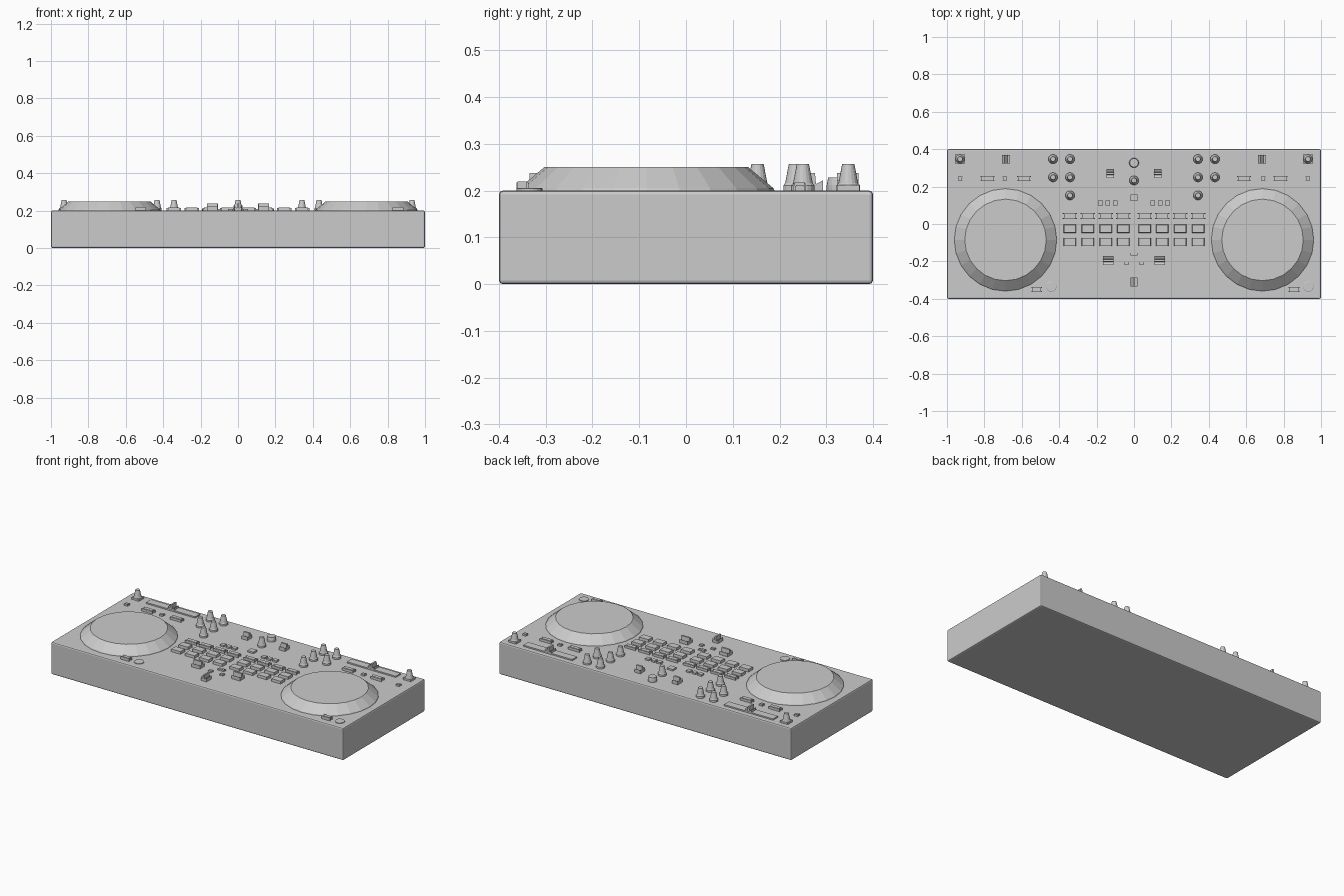
import bpy, bmesh, math
from mathutils import Matrix, Vector

if "Cube" in bpy.data.objects:
    bpy.data.objects.remove(bpy.data.objects["Cube"])

TOP = 0.2  # deck surface height


def box(bm, x, y, w, d, z0, z1, taper=1.0):
    m = Matrix.Translation((x, y, (z0 + z1) / 2)) @ Matrix.Diagonal((w, d, z1 - z0, 1))
    vs = bmesh.ops.create_cube(bm, size=1, matrix=m)["verts"]
    for v in vs:
        if v.co.z > (z0 + z1) / 2:
            v.co.x = x + (v.co.x - x) * taper
            v.co.y = y + (v.co.y - y) * taper


def lathe(bm, x, y, profile, n):
    rings = [[bm.verts.new((x + r * math.cos(math.tau * i / n),
                            y + r * math.sin(math.tau * i / n), z))
              for i in range(n)] for r, z in profile]
    for a, b in zip(rings, rings[1:]):
        for i in range(n):
            j = (i + 1) % n
            bm.faces.new((a[i], a[j], b[j], b[i]))
    bm.faces.new(rings[0][::-1])
    bm.faces.new(rings[-1])


def fader(bm, x, y, w, d, along_x):
    # stepped cap: low skirt, sloped saddle, raised centre fin
    a, b = (w, d) if along_x else (d, w)
    h = a / 2
    half = [(h, TOP - 0.002), (h, 0.222), (h * 0.35, 0.214), (h * 0.25, 0.238)]
    pts = half + [(-u, z) for u, z in half[::-1]]
    ends = []
    for s in (-b / 2, b / 2):
        ends.append([bm.verts.new((x + u, y + s, z) if along_x else (x + s, y + u, z))
                     for u, z in pts])
    n = len(pts)
    for i in range(n):
        j = (i + 1) % n
        bm.faces.new((ends[0][i], ends[0][j], ends[1][j], ends[1][i]))
    bm.faces.new(ends[0])
    bm.faces.new(ends[1][::-1])


def lipped_button(bm, x, y, w, d, z1):
    # raised key between two longer lips
    box(bm, x, y, w * 0.82, d * 0.8, TOP - 0.002, z1)
    for s in (-1, 1):
        box(bm, x, y + s * d * 0.42, w, d * 0.16, TOP - 0.002, z1 - 0.002)


def part(name, build, smooth=False):
    bm = bmesh.new()
    build(bm)
    bmesh.ops.recalc_face_normals(bm, faces=bm.faces)
    me = bpy.data.meshes.new(name)
    bm.to_mesh(me)
    bm.free()
    ob = bpy.data.objects.new(name, me)
    bpy.context.collection.objects.link(ob)
    return ob


# casing
body = part("casing", lambda bm: box(bm, 0, 0, 2, 0.8, 0, TOP))
bev = body.modifiers.new("edge", "BEVEL")
bev.width = 0.008
bev.segments = 2

# platters
for side, s in (("left", -1), ("right", 1)):
    part(side + "_platter", lambda bm: lathe(
        bm, s * 0.687, -0.085,
        [(0.275, TOP - 0.002), (0.272, 0.205), (0.218, 0.25)], 24))

KNOB = [(0.025, TOP - 0.002), (0.025, 0.211), (0.021, 0.216), (0.013, 0.257)]


# rotary knobs
def knobs(bm):
    for s in (-1, 1):
        for x, y in ((0.433, 0.347), (0.342, 0.347), (0.433, 0.25),
                     (0.342, 0.25), (0.342, 0.153), (0.93, 0.347)):
            lathe(bm, s * x, y, KNOB, 16)
        box(bm, s * 0.93, 0.347, 0.052, 0.048, TOP - 0.002, 0.212)
    lathe(bm, 0, 0.233, KNOB, 16)


part("knobs", knobs)


# round buttons
def round_buttons(bm):
    lathe(bm, 0, 0.327, [(0.026, TOP - 0.002), (0.026, 0.212), (0.023, 0.228)], 20)
    for x in (-0.442, 0.932):
        lathe(bm, x, -0.335, [(0.028, TOP - 0.002), (0.028, 0.204), (0.025, 0.206)], 20)


part("round_buttons", round_buttons)


# horizontal slider beds and their caps
def slider_beds(bm):
    for s in (-1, 1):
        box(bm, s * 0.687, 0.346, 0.335, 0.048, TOP - 0.002, 0.208)


def faders(bm):
    for s in (-1, 1):
        fader(bm, s * 0.685, 0.346, 0.042, 0.046, True)
        fader(bm, s * 0.128, 0.27, 0.04, 0.046, False)
        fader(bm, s * 0.137, -0.195, 0.056, 0.046, False)
    fader(bm, 0, -0.31, 0.038, 0.05, True)


part("slider_beds", slider_beds)
part("fader_caps", faders)


# performance pads with mode keys above
def pads(bm):
    for s in (-1, 1):
        for x in (0.057, 0.151, 0.247, 0.343):
            for y in (-0.025, -0.097):
                box(bm, s * x, y, 0.066, 0.044, TOP - 0.002, 0.216, 0.95)
            lipped_button(bm, s * x, 0.043, 0.076, 0.03, 0.216)


part("pads", pads)


# small keys
def keys(bm):
    for s in (-1, 1):
        for x in (0.1, 0.14, 0.18):
            box(bm, s * x, 0.112, 0.026, 0.026, TOP - 0.002, 0.21)
        for x in (0.588, 0.783):
            lipped_button(bm, s * x, 0.243, 0.076, 0.028, 0.217)
        for x in (0.69, 0.93):
            lipped_button(bm, s * x, 0.243, 0.024, 0.02, 0.212)
        lipped_button(bm, s * 0.04, -0.21, 0.025, 0.02, 0.21)
    lipped_button(bm, 0, -0.16, 0.045, 0.018, 0.21)
    box(bm, 0, 0.14, 0.04, 0.036, TOP - 0.002, 0.21)
    for x in (-0.52, 0.855):
        lipped_button(bm, x, -0.35, 0.058, 0.026, 0.219)


part("keys", keys)
